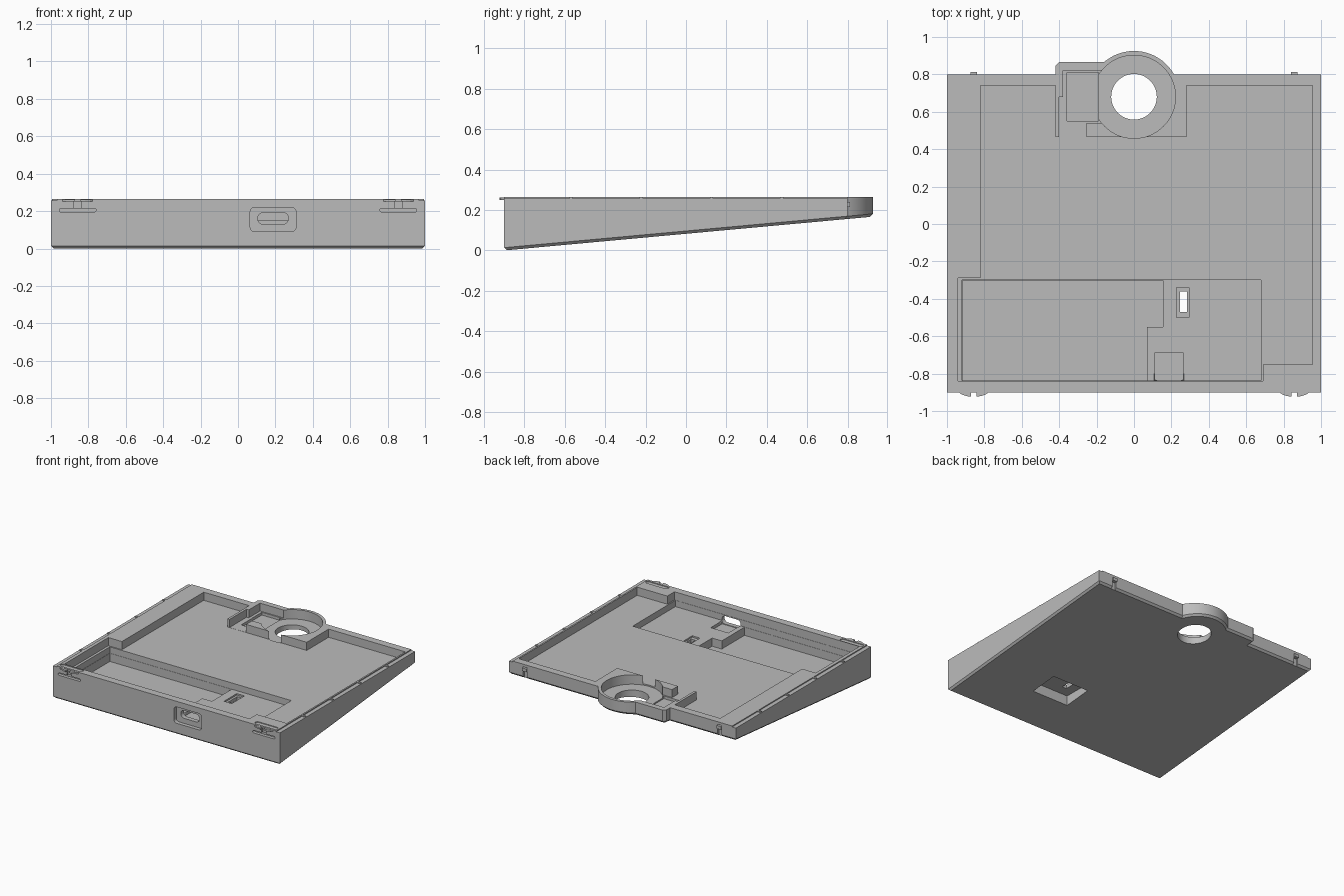
import bpy, bmesh
from math import sin, cos, pi, radians, asin

cube = bpy.data.objects.get("Cube")
if cube:
    bpy.data.objects.remove(cube, do_unlink=True)

grey = bpy.data.materials.new("plain grey")
grey.use_nodes = True
grey.diffuse_color = (0.5, 0.5, 0.5, 1)
grey.node_tree.nodes["Principled BSDF"].inputs["Base Color"].default_value = (0.5, 0.5, 0.5, 1)

TOP, HIGH = 0.265, 0.4
LENS_Y = 0.68


def underside(y):
    return max(0.0, 0.0917 * (y + 0.9))


def arc(cx, cy, r, a0, a1, n):
    return [(cx + r * cos(a0 + (a1 - a0) * i / n), cy + r * sin(a0 + (a1 - a0) * i / n))
            for i in range(n + 1)]


def rect(x0, x1, y0, y1):
    return [(x0, y0), (x1, y0), (x1, y1), (x0, y1)]


def rounded(x0, x1, y0, y1, r):
    pts = []
    for i, (cx, cy) in enumerate(rect(x0 + r, x1 - r, y0 + r, y1 - r)):
        pts += arc(cx, cy, r, pi + i * pi / 2, pi * 1.5 + i * pi / 2, 5)
    return pts


def prism(name, pts, lo, hi, axis="z"):
    """Extrude a 2D outline between lo and hi along z, or along y."""
    bm = bmesh.new()
    place = (lambda p, h: (p[0], p[1], h)) if axis == "z" else (lambda p, h: (p[0], h, p[1]))
    low = [bm.verts.new(place(p, lo)) for p in pts]
    high = [bm.verts.new(place(p, hi)) for p in pts]
    bm.faces.new(low)
    bm.faces.new(high)
    for i in range(len(pts)):
        j = (i + 1) % len(pts)
        bm.faces.new((low[i], low[j], high[j], high[i]))
    bmesh.ops.recalc_face_normals(bm, faces=bm.faces)
    mesh = bpy.data.meshes.new(name)
    bm.to_mesh(mesh)
    bm.free()
    mesh.materials.append(grey)
    ob = bpy.data.objects.new(name, mesh)
    bpy.context.collection.objects.link(ob)
    return ob


def select(ob):
    bpy.ops.object.select_all(action="DESELECT")
    ob.select_set(True)
    bpy.context.view_layer.objects.active = ob


def cut(pts, lo, hi=HIGH, axis="z"):
    tool = prism("cutter", pts, lo, hi, axis)
    tool.hide_render = True
    mod = body.modifiers.new("cut", "BOOLEAN")
    mod.operation, mod.solver, mod.object = "DIFFERENCE", "EXACT", tool
    select(body)
    bpy.ops.object.modifier_apply(modifier=mod.name)
    bpy.data.objects.remove(tool, do_unlink=True)


# Wedge body with the lens bulge and the small block beside it
R = 0.245
a0 = asin((0.8 - LENS_Y) / R)
a1 = pi - asin((0.865 - LENS_Y) / R)
outline = [(-1, -0.9), (1, -0.9), (1, 0.8)] + arc(0, LENS_Y, R, a0, a1, 32)
outline += [(-0.4, 0.865), (-0.42, 0.845), (-0.42, 0.8), (-1, 0.8)]
body = prism("case_body", outline, 0, TOP)
bm = bmesh.new()
bm.from_mesh(body.data)
for v in bm.verts:
    if v.co.z < 0.01:
        v.co.z = underside(v.co.y)
bm.normal_update()
lower = [e for e in bm.edges if all(v.co.z < TOP - 0.01 for v in e.verts)]
bmesh.ops.bevel(bm, geom=lower, offset=0.014, segments=1, affect="EDGES")
bm.to_mesh(body.data)
bm.free()

# Main pocket, stepped around the lens mount and corners
cut([(-0.82, 0.74), (-0.82, -0.29), (-0.94, -0.29), (-0.94, -0.84), (0.69, -0.84),
     (0.69, -0.75), (0.955, -0.75), (0.955, 0.74), (0.28, 0.74), (0.28, 0.465),
     (-0.42, 0.465), (-0.42, 0.74)], 0.2)

# Front compartment: shallow side, deep side and port seat
cut(rect(-0.92, 0.68, -0.838, -0.3), 0.15)
cut([(-0.918, -0.836), (0.07, -0.836), (0.07, -0.55), (0.155, -0.55),
     (0.155, -0.302), (-0.918, -0.302)], 0.085)
cut(rect(0.11, 0.265, -0.834, -0.69), 0.125)

# Lens mount: ring pocket, through hole and side recesses
cut(arc(0, LENS_Y, 0.222, 0, 2 * pi * 63 / 64, 63), 0.19)
cut(arc(0, LENS_Y, 0.122, 0, 2 * pi * 47 / 48, 47), -0.1)
cut(rect(-0.4, -0.255, 0.46, 0.68), 0.201)
cut(rect(-0.38, -0.16, 0.54, 0.82), 0.202)
cut(rect(-0.357, -0.19, 0.55, 0.81), 0.18)

# Switch slot with its recess in the underside
cut(rect(0.17, 0.49, -0.55, -0.32), -0.1, 0.11)
cut(rect(0.227, 0.295, -0.5, -0.34), 0.138)
cut(rect(0.245, 0.283, -0.47, -0.36), -0.1)

# Front port: outer recess and opening
cut(rounded(0.065, 0.31, 0.09, 0.22, 0.025), -1, -0.87, "y")
cut(rounded(0.105, 0.27, 0.13, 0.192, 0.03), -1, -0.8, "y")

for s in (-1, 1):
    # Lowered side rails
    cut(rect(*sorted((s * 0.967, s * 1.1)), -1.1, 1.1), TOP - 0.008)
    # Front latch slots and stems
    c = s * 0.857
    cut(rounded(c - 0.098, c + 0.098, 0.195, 0.215, 0.0095), -1, -0.875, "y")
    cut(rect(c - 0.02, c + 0.02, 0.21, 0.25), -1, -0.885, "y")
    cut(rounded(c - 0.098, c + 0.098, -0.883, -0.846, 0.016), TOP - 0.006)
    # Rear latch notches
    cut(rect(c - 0.018, c + 0.018, 0.785, 0.9), 0.1, 0.245)

select(body)
bpy.ops.object.shade_smooth_by_angle(angle=radians(25))

for side, s in (("right", -1), ("left", 1)):
    c = s * 0.857
    # Rounded front latch tabs, a pair per side
    for name, d in (("outer", s), ("inner", -s)):
        m = c + d * 0.015
        tip = [(m, -0.89), (m, -0.923), (m + d * 0.025, -0.92), (m + d * 0.05, -0.911),
               (m + d * 0.065, -0.9), (m + d * 0.065, -0.89)]
        prism(f"{side}_{name}_front_tab", tip, 0.25, 0.263)
    # Rear pins
    prism(f"{side}_rear_pin", rect(c - 0.018, c + 0.018, 0.78, 0.812), 0.215, 0.24)
    # Snap bumps along the rails
    for i in range(4):
        y = -0.57 + i * 0.348
        prism(f"{side}_rail_bump_{i + 1}",
              rect(*sorted((s * 0.96, s * 0.995)), y - 0.008, y + 0.008), 0.25, TOP - 0.001)
